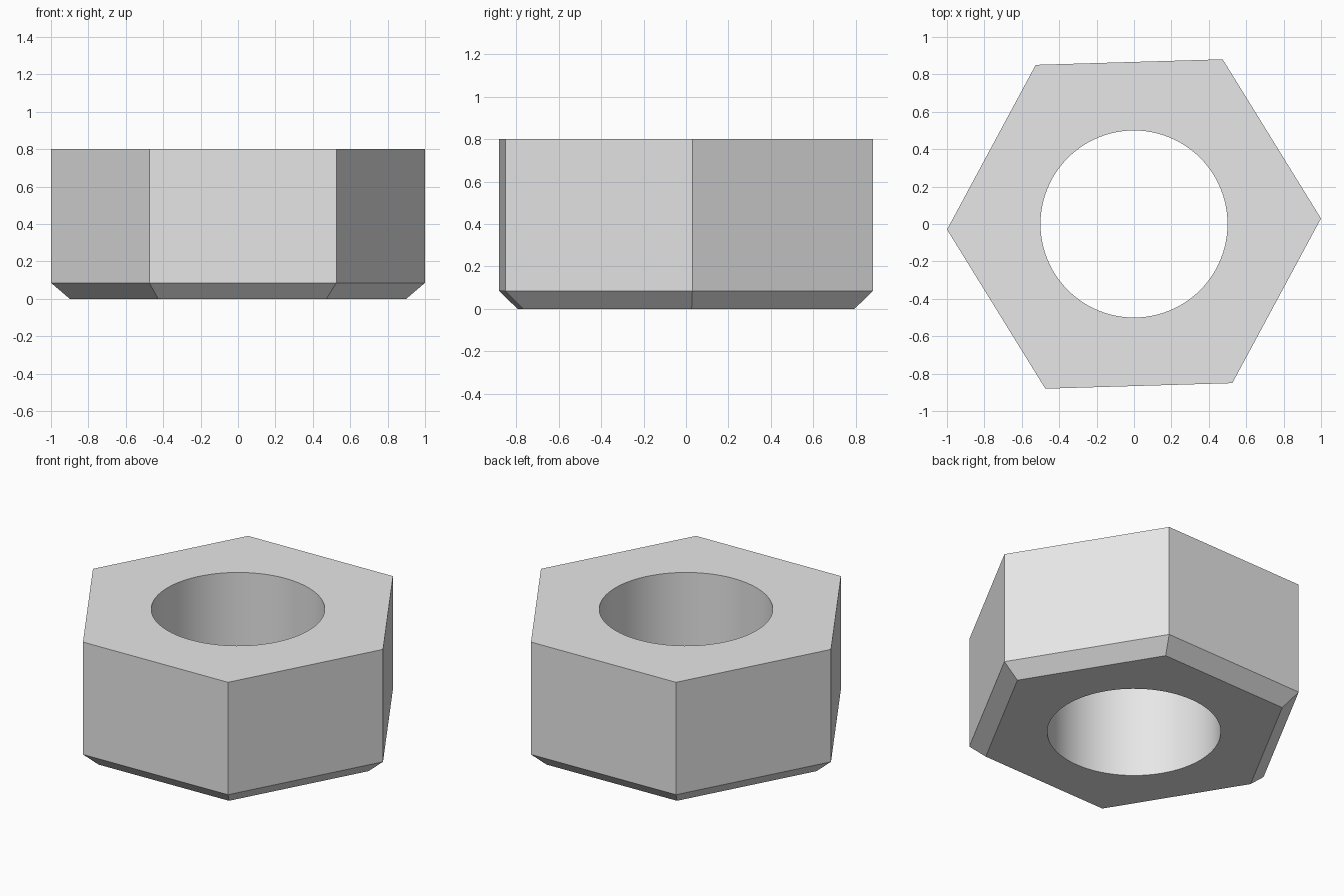
import bpy
import bmesh
from math import cos, sin, pi, radians

cube = bpy.data.objects.get("Cube")
if cube:
    bpy.data.objects.remove(cube, do_unlink=True)

HEIGHT = 0.8
CHAMFER = 0.085
TWIST = radians(1.7)

steel = bpy.data.materials.new("grey_steel")
steel.use_nodes = True
grey = (0.8, 0.8, 0.8, 1)
steel.diffuse_color = grey
steel.node_tree.nodes["Principled BSDF"].inputs["Base Color"].default_value = grey

bm = bmesh.new()


def ring(sides, radius, z, turn=0.0):
    """Closed loop of vertices with its edges."""
    verts = [bm.verts.new((radius * cos(turn + 2 * pi * i / sides),
                           radius * sin(turn + 2 * pi * i / sides), z))
             for i in range(sides)]
    edges = [bm.edges.new((verts[i - 1], verts[i])) for i in range(sides)]
    return verts, edges


def wall(lower, upper):
    """Quads joining two loops."""
    a, b = lower[0], upper[0]
    return [bm.faces.new((a[i - 1], a[i], b[i], b[i - 1])) for i in range(len(a))]


# Hexagonal body with chamfered lower rim
base = ring(6, 0.9, 0, TWIST)
rim = ring(6, 1, CHAMFER, TWIST)
top = ring(6, 1, HEIGHT, TWIST)
wall(base, rim)
wall(rim, top)

# Round bore
bore_low = ring(96, 0.5, 0)
bore_high = ring(96, 0.5, HEIGHT)
for face in wall(bore_low, bore_high):
    face.smooth = True

# Flat ends around the bore
for outer, inner, direction in ((base, bore_low, -1), (top, bore_high, 1)):
    bmesh.ops.triangle_fill(bm, edges=outer[1] + inner[1], use_beauty=True,
                            normal=(0, 0, direction))

bmesh.ops.recalc_face_normals(bm, faces=bm.faces[:])

# Keep the rims crisp
for edge in bm.edges:
    if len(edge.link_faces) == 2 and edge.calc_face_angle(0) > radians(30):
        edge.smooth = False

mesh = bpy.data.meshes.new("hex_nut")
bm.to_mesh(mesh)
bm.free()
mesh.materials.append(steel)
nut = bpy.data.objects.new("hex_nut", mesh)
bpy.context.collection.objects.link(nut)
